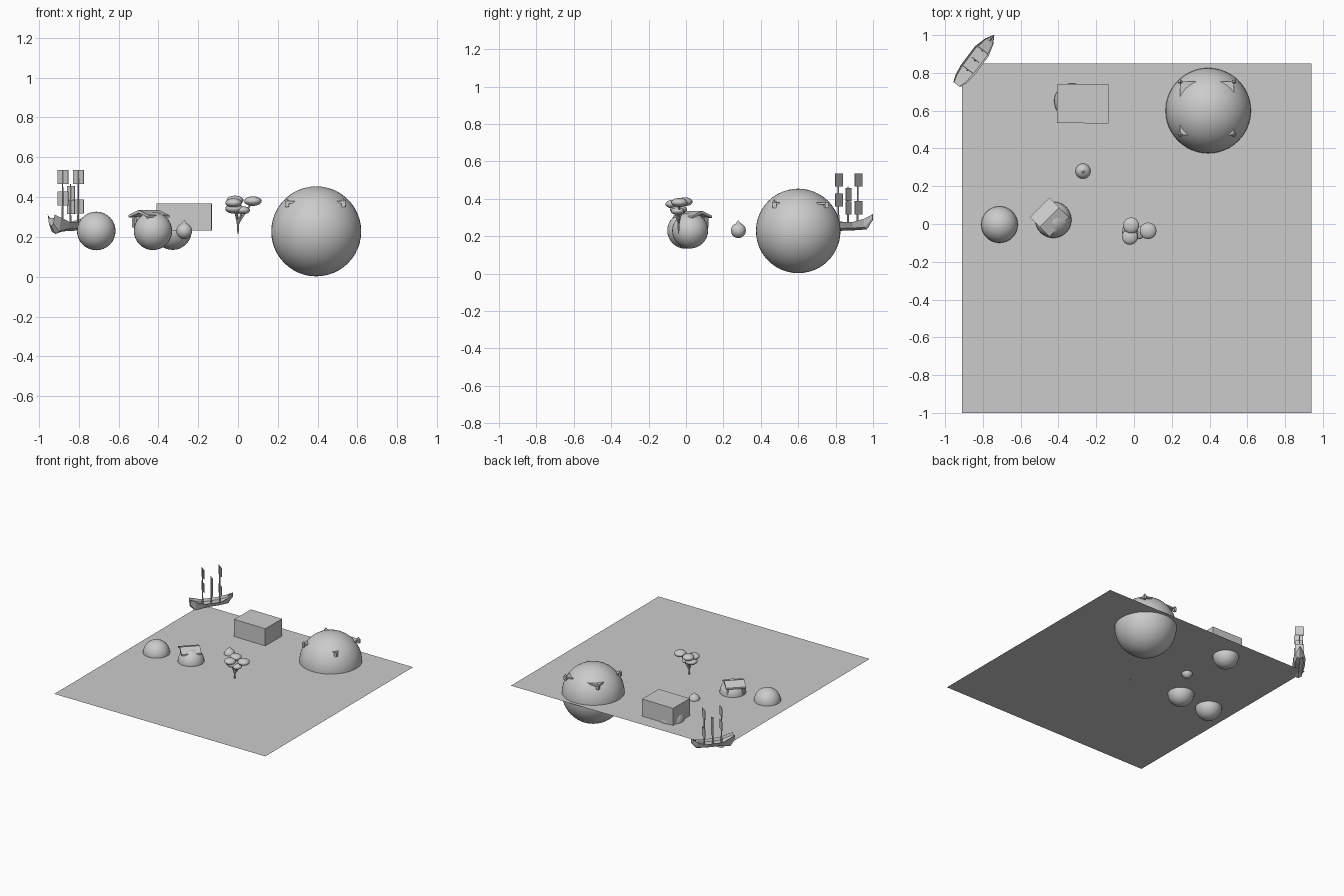
import bpy, bmesh, math
from mathutils import Vector, Matrix

if "Cube" in bpy.data.objects:
    bpy.data.objects.remove(bpy.data.objects["Cube"])

G = 0.23  # ground level


def make(name, verts, faces, matrix=None):
    me = bpy.data.meshes.new(name)
    me.from_pydata([tuple(v) for v in verts], [], faces)
    bm = bmesh.new()
    bm.from_mesh(me)
    bmesh.ops.recalc_face_normals(bm, faces=bm.faces)
    bm.to_mesh(me)
    bm.free()
    ob = bpy.data.objects.new(name, me)
    bpy.context.collection.objects.link(ob)
    if matrix is not None:
        ob.matrix_world = matrix
    return ob


def box(name, center, size, rot=0.0, parent=Matrix()):
    x, y, z = (s / 2 for s in size)
    v = [(a, b, c) for a in (-x, x) for b in (-y, y) for c in (-z, z)]
    f = [(0, 1, 3, 2), (4, 6, 7, 5), (0, 4, 5, 1), (2, 3, 7, 6), (0, 2, 6, 4), (1, 5, 7, 3)]
    m = parent @ Matrix.Translation(center) @ Matrix.Rotation(rot, 4, 'Z')
    return make(name, v, f, m)


def ball(name, center, r, squash=1.0, seg=32, rings=16):
    bpy.ops.mesh.primitive_uv_sphere_add(segments=seg, ring_count=rings, radius=r, location=center)
    ob = bpy.context.object
    ob.name = name
    ob.scale.z = squash
    bpy.ops.object.shade_smooth()
    return ob


def stick(name, a, b, r1, r2, sides=8):
    a, b = Vector(a), Vector(b)
    d = b - a
    bpy.ops.mesh.primitive_cone_add(vertices=sides, radius1=r1, radius2=r2, depth=d.length,
                                    location=(a + b) / 2)
    ob = bpy.context.object
    ob.name = name
    ob.rotation_euler = d.to_track_quat('Z', 'Y').to_euler()
    return ob


# Flat ground sheet
make("ground_sheet", [(-0.91, -1, G), (0.94, -1, G), (0.94, 0.85, G), (-0.91, 0.85, G)], [(0, 1, 2, 3)])

# Domes half sunk into the ground
ball("large_dome", (0.393, 0.60, 0.228), 0.226, seg=48, rings=24)
ball("left_dome", (-0.712, -0.003, G), 0.097)
ball("hut_dome", (-0.427, 0.022, G), 0.096)
ball("shed_dome", (-0.328, 0.65, G), 0.095)
ball("small_dome", (-0.27, 0.28, G), 0.04)
stick("small_dome_roof", (-0.27, 0.28, 0.255), (-0.27, 0.28, 0.285), 0.026, 0.0, 8)

# Plain box building
box("shed", (-0.27, 0.637, 0.301), (0.275, 0.207, 0.136), math.radians(-0.7))

# Building whose roof corners break through the large dome
box("manor_roof", (0.387, 0.613, 0.374), (0.285, 0.285, 0.012))
box("manor_walls", (0.387, 0.613, 0.30), (0.25, 0.25, 0.14))
for sx in (-1, 1):
    for sy in (-1, 1):
        p = (0.387 + sx * 0.142, 0.613 + sy * 0.14)
        box("manor_corner", (*p, 0.365), (0.02, 0.02, 0.03))
        stick("manor_corner_cap", (*p, 0.38), (*p, 0.397), 0.014, 0, 4)

# Hut with gable roof, turned on the dome
H = Matrix.Translation((-0.448, 0.036, 0)) @ Matrix.Rotation(math.radians(45), 4, 'Z')
box("hut_walls", (0, 0, 0.272), (0.10, 0.085, 0.06), parent=H)
for sx in (-1, 1):
    for sy in (-1, 1):
        box("hut_post", (sx * 0.056, sy * 0.05, 0.275), (0.012, 0.012, 0.056), parent=H)
sec = [(-0.073, 0.297), (-0.073, 0.309), (0, 0.335), (0.073, 0.309), (0.073, 0.297), (0, 0.32)]
n = len(sec)
make("hut_roof", [(x, y, z) for x in (-0.073, 0.073) for y, z in sec],
     [(i, (i + 1) % n, n + (i + 1) % n, n + i) for i in range(n)]
     + [(0, 1, 2, 5), (5, 2, 3, 4), (6, 7, 8, 11), (11, 8, 9, 10)], H)

# Tree with branching trunk and flattened crowns
fork = (0, -0.04, 0.27)
stick("trunk", (0, -0.04, 0.215), (0, -0.04, 0.29), 0.003, 0.008)
for x, y, z, r in [(-0.015, -0.008, 0.384, 0.043), (0.075, -0.036, 0.38, 0.044),
                   (-0.022, -0.068, 0.371, 0.042), (-0.018, -0.04, 0.342, 0.046),
                   (0.024, -0.045, 0.334, 0.036)]:
    stick("branch", fork, (x, y, z), 0.006, 0.004, 6)
    ball("crown", (x, y, z), r, 0.55, 16, 10)

# Ship: hull stations along its length (position, half width, keel height, rail height)
S = Matrix.Translation((-0.842, 0.866, 0)) @ Matrix.Rotation(math.radians(53), 4, 'Z')
stations = [(-0.16, 0.022, 0.255, 0.312), (-0.125, 0.036, 0.215, 0.297), (-0.065, 0.045, 0.228, 0.275),
            (0.06, 0.045, 0.232, 0.275), (0.125, 0.027, 0.236, 0.292), (0.166, 0.003, 0.285, 0.315)]
v, f = [], []
for u, w, k, t in stations:
    d = t - 0.018  # deck sits below the rail
    v += [(u, -w, t), (u, -w * 0.65, k + 0.012), (u, 0, k), (u, w * 0.65, k + 0.012), (u, w, t),
          (u, w * 0.8, d), (u, -w * 0.8, d)]
for s in range(len(stations) - 1):
    for i in range(7):
        j = (i + 1) % 7
        f.append((s * 7 + i, s * 7 + j, s * 7 + 7 + j, s * 7 + 7 + i))
e = 7 * (len(stations) - 1)
f += [tuple(range(7)), tuple(range(e, e + 7))]
make("ship_hull", v, f, S)
stick("bowsprit", S @ Vector((0.13, 0, 0.295)), S @ Vector((0.166, 0, 0.316)), 0.004, 0.002, 6)

# Masts and square sails
for u, top, sails in [(-0.065, 0.535, [(0.50, 0.066), (0.393, 0.066)]),
                      (0.0, 0.465, [(0.422, 0.048), (0.35, 0.048)]),
                      (0.065, 0.535, [(0.50, 0.066), (0.352, 0.066)])]:
    stick("mast", S @ Vector((u, 0, 0.24)), S @ Vector((u, 0, top)), 0.006, 0.003, 6)
    for z, w in sails:
        box("sail", (u + 0.004, 0, z), (0.004, w, 0.07), parent=S)
